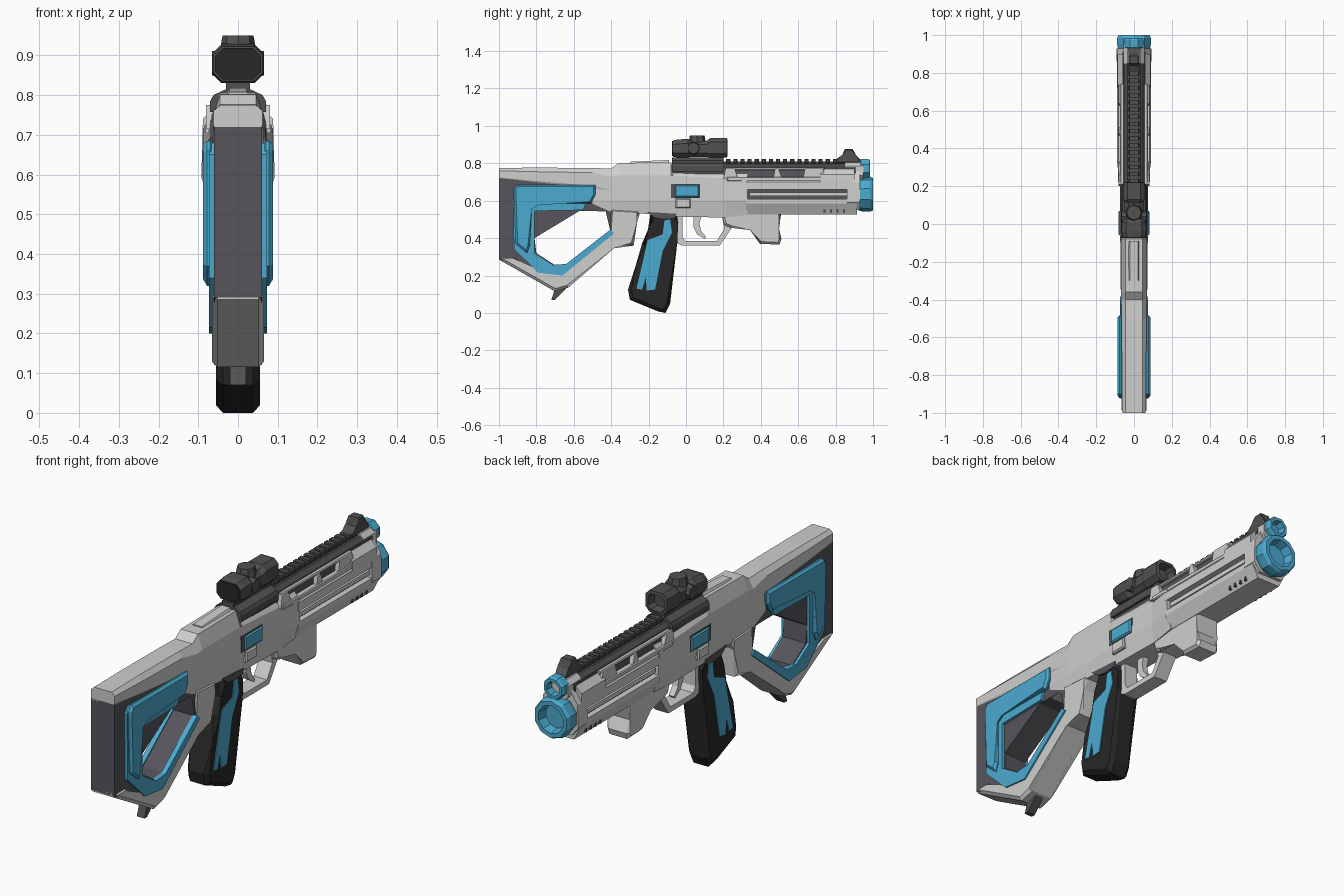
import bpy, bmesh, math
from mathutils import Vector


def material(name, rgb):
    m = bpy.data.materials.new(name)
    m.diffuse_color = (*rgb, 1)
    return m


LIGHT = material("light grey", (0.62, 0.63, 0.61))
BLUE = material("sky blue", (0.07, 0.40, 0.63))
SLATE = material("slate grey", (0.095, 0.09, 0.105))
RAIL = material("rail grey", (0.085, 0.082, 0.085))
BLACK = material("grip black", (0.02, 0.02, 0.02))


def finish(name, bm, mat):
    bmesh.ops.recalc_face_normals(bm, faces=bm.faces)
    me = bpy.data.meshes.new(name)
    bm.to_mesh(me)
    bm.free()
    me.materials.append(mat)
    ob = bpy.data.objects.new(name, me)
    bpy.context.collection.objects.link(ob)
    return ob


def prism(name, pts, x0, x1, mat, bev=0.0):
    """Side outline (y, z) extruded across x, with chamfered rims."""
    bm = bmesh.new()
    a = [bm.verts.new((x0, y, z)) for y, z in pts]
    b = [bm.verts.new((x1, y, z)) for y, z in pts]
    caps = [bm.faces.new(a), bm.faces.new(b[::-1])]
    n = len(pts)
    for i in range(n):
        j = (i + 1) % n
        bm.faces.new((a[j], a[i], b[i], b[j]))
    if bev:
        edges = list({e for f in caps for e in f.edges})
        bmesh.ops.bevel(bm, geom=edges, offset=bev, segments=1, affect='EDGES')
    return finish(name, bm, mat)


def box(name, x0, x1, y0, y1, z0, z1, mat, bev=0.0):
    return prism(name, [(y0, z0), (y1, z0), (y1, z1), (y0, z1)], x0, x1, mat, bev)


def frame(name, outer, inner, hw, mat):
    """Closed ring between two side outlines of equal length."""
    bm = bmesh.new()
    rings = [[bm.verts.new((x, y, z)) for y, z in p]
             for x, p in ((-hw, outer), (hw, outer), (hw, inner), (-hw, inner))]
    n = len(outer)
    for k in range(4):
        p, q = rings[k], rings[(k + 1) % 4]
        for i in range(n):
            j = (i + 1) % n
            bm.faces.new((p[i], p[j], q[j], q[i]))
    return finish(name, bm, mat)


def loft(name, rings, mat):
    bm = bmesh.new()
    vs = [[bm.verts.new(p) for p in r] for r in rings]
    n = len(vs[0])
    for p, q in zip(vs, vs[1:]):
        for i in range(n):
            j = (i + 1) % n
            bm.faces.new((p[i], p[j], q[j], q[i]))
    bm.faces.new(vs[0][::-1])
    bm.faces.new(vs[-1])
    return finish(name, bm, mat)


def half(y, *pts):
    """Symmetric section from its right half (x, z), top to bottom."""
    return [(x, y, z) for x, z in pts] + [(-x, y, z) for x, z in reversed(pts)]


def octagon(y, hw, z0, z1, c):
    return half(y, (hw - c, z1), (hw, z1 - c), (hw, z0 + c), (hw - c, z0))


def lathe(name, prof, cz, n, mat):
    """Turned part along y from (y, radius) steps."""
    ang = [2 * math.pi * (i + .5) / n for i in range(n)]
    return loft(name, [[(r * math.cos(a), y, cz + r * math.sin(a)) for a in ang]
                       for y, r in prof], mat)


# Stock: dark core with opening, light top beam, light lower arm
frame("stock_core",
      [(-1, .72), (-.46, .71), (-.38, .56), (-.385, .42), (-.63, .18), (-.72, .17), (-1, .29)],
      [(-.81, .40), (-.57, .545), (-.43, .545), (-.405, .44), (-.63, .262), (-.70, .255), (-.80, .32)],
      .06, SLATE)
loft("stock_top_beam", [half(-1, (.045, .775), (.062, .76), (.062, .725), (.055, .71)),
                        half(-.8, (.045, .777), (.064, .755), (.064, .705), (.055, .69)),
                        half(-.5, (.045, .775), (.066, .75), (.066, .68), (.055, .66)),
                        half(-.4, (.045, .772), (.068, .73), (.068, .66), (.06, .62))], LIGHT)
prism("stock_lower_arm",
      [(-1, .285), (-.70, .115), (-.63, .135), (-.39, .36), (-.28, .36), (-.275, .49),
       (-.24, .55), (-.41, .56), (-.385, .43), (-.65, .20), (-.78, .21), (-.92, .305), (-1, .305)],
      -.066, .066, LIGHT, .014)
prism("sling_hook", [(-.72, .07), (-.70, .07), (-.64, .13), (-.70, .13)], -.02, .02, RAIL)

# Blue stock trim on both sides
for s in (1, -1):
    prism("stock_trim",
          [(-.50, .67), (-.90, .68), (-.925, .65), (-.92, .34), (-.79, .215), (-.66, .20),
           (-.385, .425), (-.405, .445), (-.64, .262), (-.71, .257), (-.81, .32), (-.81, .545), (-.55, .55)],
          s * .05, s * .073, BLUE)
    prism("stock_trim_ridge",
          [(-.485, .685), (-.90, .685), (-.92, .66), (-.91, .37), (-.85, .32), (-.835, .36),
           (-.835, .56), (-.80, .585), (-.51, .585), (-.485, .63)],
          s * .06, s * .088, BLUE, .01)

# Receiver widening into the handguard
loft("receiver", [
    half(-.50, (.045, .765), (.062, .73), (.062, .60), (.055, .545)),
    half(-.40, (.045, .772), (.068, .73), (.068, .60), (.06, .54)),
    half(-.36, (.045, .802), (.068, .735), (.07, .60), (.06, .54)),
    half(-.08, (.045, .805), (.068, .735), (.073, .60), (.06, .52)),
    half(-.07, (.045, .765), (.07, .735), (.073, .60), (.06, .515)),
    half(.21, (.05, .755), (.072, .72), (.075, .60), (.06, .51)),
    half(.33, (.06, .745), (.088, .715), (.09, .60), (.065, .525))], LIGHT)
loft("receiver_top_cap", [half(-.30, (.022, .808), (.032, .795)),
                          half(-.09, (.022, .818), (.032, .795))], LIGHT)

# Handguard: lower and upper shells around a dark core with a side slot
loft("handguard_core", [half(y, (.058, .78), (.064, .72), (.064, .56)) for y in (.2, .91)], SLATE)
loft("handguard_lower", [half(y, (.09, .61), (.09, .585), (.06, .525)) for y in (.32, .915)], LIGHT)
loft("handguard_upper", [half(y, (.07, .725), (.09, .70), (.09, .66)) for y in (.32, .915)], LIGHT)
loft("handguard_nose", [half(y, (.055, .755), (.09, .70), (.092, .59), (.06, .55)) for y in (.86, .93)], LIGHT)
loft("handguard_nose_top", [half(y, (.06, .77), (.088, .74), (.09, .70)) for y in (.72, .90)], LIGHT)
for s in (1, -1):
    box("slot_rod", s * .06, s * .08, .34, .87, .624, .645, LIGHT)
    # window frames above the slot
    box("window_sill", s * .055, s * .086, .22, .74, .705, .727, LIGHT, .004)
    box("window_header", s * .05, s * .074, .22, .74, .763, .778, LIGHT, .004)
    for y0, y1 in ((.20, .27), (.465, .505), (.625, .74)):
        prism("window_post", [(y0, .715), (y1 + .01, .715), (y1 - .012, .775), (y0 + .012, .775)],
              s * .05, s * .081, LIGHT)
    # small vents low on the handguard
    for i in range(4):
        y = .735 + i * .035
        box("vent", s * .06, s * .0765, y, y + .01, .537, .555, SLATE)

# Muzzle: large lower ring, small upper ring with collar
lathe("muzzle_ring", [(.91, .075), (.925, .088), (.95, .094), (.985, .094), (1, .086),
                      (1, .066), (.955, .058)], .635, 10, BLUE)
loft("upper_collar", [octagon(y, .055, .715, .805, .02) for y in (.85, .95)], LIGHT)
lathe("upper_muzzle_ring", [(.925, .045), (.935, .054), (.975, .054), (.985, .048),
                            (.985, .034), (.95, .03)], .772, 8, BLUE)

# Top rail with teeth, front sight
loft("rail_base", [half(y, (.035, .797), (.058, .775), (.058, .74)) for y in (-.075, .86)], RAIL)
box("rail_strip", -.024, .024, .2, .86, .785, .81, RAIL)
for i in range(16):
    y = .215 + i * .038
    box("rail_tooth", -.028, .028, y, y + .022, .80, .822, RAIL, .004)
prism("front_sight", [(.80, .80), (.80, .82), (.84, .84), (.85, .877), (.89, .877), (.905, .84),
                      (.935, .815), (.93, .80)], -.028, .028, RAIL, .006)

# Scope
loft("scope_mount", [half(y, (.03, .832), (.03, .815), (.062, .80), (.07, .785), (.07, .757))
                     for y in (-.075, .2)], RAIL)
loft("scope_body", [octagon(-.07, .062, .835, .922, .022), octagon(-.04, .066, .83, .928, .024),
                    octagon(.01, .064, .83, .93, .024), octagon(.03, .05, .835, .92, .02),
                    octagon(.11, .05, .835, .92, .02), octagon(.13, .056, .83, .935, .022),
                    octagon(.22, .056, .832, .935, .022), octagon(.222, .042, .845, .92, .016),
                    octagon(.18, .038, .85, .915, .014)], RAIL)
loft("scope_eyepiece", [octagon(y, .058, .839, .918, .02) for y in (-.075, -.06)], BLACK)


def knob(name, centre, axis, r, h):
    bm = bmesh.new()
    bmesh.ops.create_cone(bm, cap_ends=True, segments=8, radius1=r, radius2=r * .85, depth=h)
    rot = Vector((0, 0, 1)).rotation_difference(Vector(axis))
    for v in bm.verts:
        v.co = rot @ v.co + Vector(centre)
    finish(name, bm, RAIL)


knob("scope_top_knob", (0, .06, .93), (0, 0, 1), .046, .04)
for s in (1, -1):
    knob("scope_side_knob", (s * .05, .04, .88), (s, 0, 0), .036, .03)

# Side release button, block and recess
for s in (1, -1):
    box("button_recess", s * .06, s * .0745, -.08, .075, .615, .69, SLATE)
    box("button", s * .06, s * .082, -.06, .07, .618, .685, BLUE, .006)
    box("button_block", s * .06, s * .083, -.055, .025, .56, .612, LIGHT, .006)

# Trigger guard, trigger and front hand stop
frame("trigger_guard",
      [(-.05, .53), (-.045, .37), (-.02, .36), (.18, .36), (.245, .455), (.25, .54)],
      [(-.02, .53), (-.02, .41), (-.005, .385), (.165, .385), (.205, .45), (.19, .53)], .035, LIGHT)
prism("trigger", [(.04, .52), (.04, .46), (.06, .42), (.10, .395), (.108, .405), (.08, .44),
                  (.072, .48), (.085, .52)], -.014, .014, LIGHT)
prism("hand_stop", [(.19, .53), (.205, .47), (.24, .455), (.35, .455), (.395, .37), (.50, .365),
                    (.51, .395), (.485, .45), (.51, .54), (.40, .58), (.2, .58)],
      -.058, .058, LIGHT, .012)

# Pistol grip with blue side inlays
prism("grip", [(-.19, .53), (-.05, .53), (-.043, .48), (-.045, .39), (-.085, .05), (-.11, 0), (-.15, .008),
               (-.30, .07), (-.31, .125), (-.27, .25), (-.235, .37), (-.185, .44)],
      -.056, .056, BLACK, .018)
for s in (1, -1):
    prism("grip_inlay", [(-.115, .495), (-.085, .50), (-.075, .43), (-.125, .33), (-.165, .125),
                         (-.21, .12), (-.215, .19), (-.235, .125), (-.265, .13), (-.225, .30), (-.205, .39), (-.125, .42)],
          s * .045, s * .06, BLUE)
    prism("grip_collar", [(-.21, .54), (-.05, .53), (-.06, .505), (-.12, .50), (-.17, .51)],
          s * .04, s * .066, SLATE)
